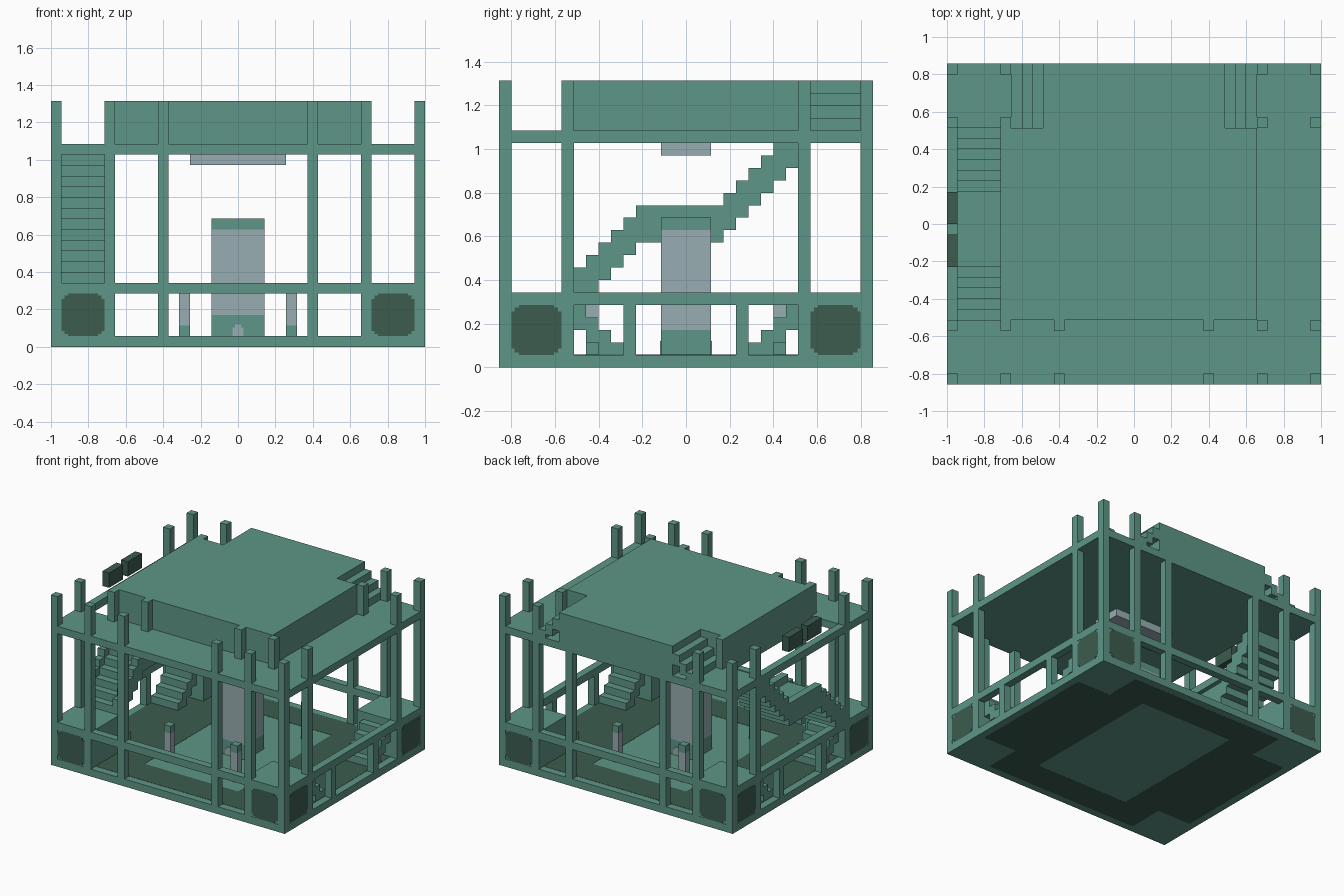
import bpy, bmesh

cube = bpy.data.objects.get("Cube")
if cube:
    bpy.data.objects.remove(cube, do_unlink=True)

U = 2 / 35           # grid module
NX, NY = 35, 30      # footprint in modules


def material(name, rgb):
    m = bpy.data.materials.new(name)
    m.use_nodes = True
    m.diffuse_color = (*rgb, 1)
    m.node_tree.nodes["Principled BSDF"].inputs["Base Color"].default_value = (*rgb, 1)
    return m


GREEN = material("sea green", (0.112, 0.305, 0.242))
DARK = material("dark green glass", (0.045, 0.107, 0.08))
PALE = material("pale grey glass", (0.31, 0.42, 0.44))


def boxes(name, mat, items):
    """One object of boxes, each (x0, x1, y0, y1, z0, z1) in modules."""
    bm = bmesh.new()
    for x0, x1, y0, y1, z0, z1 in items:
        made = bmesh.ops.create_cube(bm, size=1)["verts"]
        for v in made:
            v.co.x = ((x1 if v.co.x > 0 else x0) - NX / 2) * U
            v.co.y = ((y1 if v.co.y > 0 else y0) - NY / 2) * U
            v.co.z = (z1 if v.co.z > 0 else z0) * U
    me = bpy.data.meshes.new(name)
    bm.to_mesh(me)
    bm.free()
    me.materials.append(mat)
    ob = bpy.data.objects.new(name, me)
    bpy.context.collection.objects.link(ob)
    return ob


def mirror(items, in_x=True, in_y=True):
    """Add the reflected copies of the boxes about the centre."""
    out = list(items)
    if in_x:
        out += [(NX - b, NX - a, *r) for a, b, *r in out]
    if in_y:
        out += [(a, b, NY - d, NY - c, *r) for a, b, c, d, *r in out]
    return out


# Floor, with a dark cross-shaped ring inlaid on both faces
boxes("floor", GREEN, [(0, NX, 0, NY, 0, 1)])
ring = mirror([(6, 29, 1, 5, 0, 1)], in_x=False)
ring += mirror([(6, 10.5, 5, 25, 0, 1), (1, 6, 6, 24, 0, 1)], in_y=False)
boxes("floor_ring_top", DARK, [(*r[:4], 1, 1.03) for r in ring])
boxes("floor_ring_underside", DARK, [(*r[:4], -0.01, 0.02) for r in ring])

# Outer frame: posts and middle rails
boxes("outer_posts", GREEN, mirror(
    [(x, x + 1, 0, 1, 1, 23) for x in (0, 5, 10)] + [(0, 1, 5, 6, 1, 23)]))
boxes("middle_rails", GREEN,
      mirror([(0, NX, 0, 1, 5, 6)], in_x=False) + mirror([(0, 1, 0, NY, 5, 6)], in_y=False))
boxes("low_side_posts", GREEN, mirror([(0, 1, 10, 11, 1, 5)]))

# Corner platforms with dark windows
boxes("corner_platforms", GREEN, mirror([(0.05, 6, 0.05, 6, 1, 6)]))
glass = []
for cut, low in ((0, 1.5), (0.25, 1.2), (0.6, 1)):
    # overlapping plates round off the window corners
    a, b = 1 + cut, 5 - cut
    glass += [(a, b, 0, 0.06, low, 6 - low), (0, 0.06, a, b, low, 6 - low)]
boxes("corner_windows", DARK, mirror(glass))

# Upper deck, with an opening over the main stair
boxes("deck", GREEN, [(5, NX, 0, NY, 18, 19), (0, 1, 0, NY, 18, 19),
                      (1, 5, 0, 6, 18, 19), (1, 5, 24, NY, 18, 19)])
boxes("deck_posts", GREEN,
      mirror([(5, 6, 5, 6, 19, 23)]) + mirror([(10, 11, 5, 6, 19, 23)], in_y=False))
boxes("roof_block", GREEN, [(5, 29, 6, 24, 19, 23), (9, 26, 24, NY, 19, 23)])
roof_steps = [(6 + i, 7 + i, 24, NY, 18.5 + i, 20 + i) for i in range(3)]
boxes("roof_steps", GREEN, mirror(roof_steps, in_y=False))

# Main stair: two flights, a landing and a stringer on each side
treads = [(6 + i, 7 + i, 7 + i) for i in range(5)]
treads += [(11, 18, 12)]
treads += [(18 + i, 19 + i, 13 + i) for i in range(6)]
boxes("main_stair", GREEN, [(1, 5, a, b, max(6, t - 2), t) for a, b, t in treads])
boxes("stair_stringers", GREEN,
      [(x, x + 1, a, b, max(6, t - 2), min(18, t + 1)) for x in (0, 5) for a, b, t in treads])

# Short stairs from the corner platforms to the floor
boxes("low_steps", GREEN, mirror(
    [(1, 5, 6 + i, 7 + i, max(1, 3 - i), 5 - i) for i in range(4)]))

# Central column with pale middle, and a ceiling lamp above
boxes("column_base", GREEN, [(15, 20, 13, 17, 1, 3)])
boxes("column_glass", PALE, [(15, 20, 13, 17, 3, 11)])
boxes("column_cap", GREEN, [(15, 20, 13, 17, 11, 12)])
boxes("column_hatch", PALE, mirror(
    [(17, 18, 12.93, 13, 1, 1.8), (17.2, 17.8, 12.93, 13, 1.8, 2.1)], in_x=False))
boxes("ceiling_lamp", PALE, [(13, 22, 13, 17, 17, 18)])

# Four small bollards around the column
bollard = (12, 13, 7, 8)
boxes("bollard_bases", GREEN, mirror([(*bollard, 1, 2)]))
boxes("bollard_lights", PALE, mirror([(*bollard, 2, 5)]))
boxes("bollard_caps", GREEN, mirror([(*bollard, 5, 6)]))

# Dark signs above the side rail
boxes("side_signs", DARK, [(0, 1, 11, 14, 20, 22), (0, 1, 15, 18, 20, 22)])
